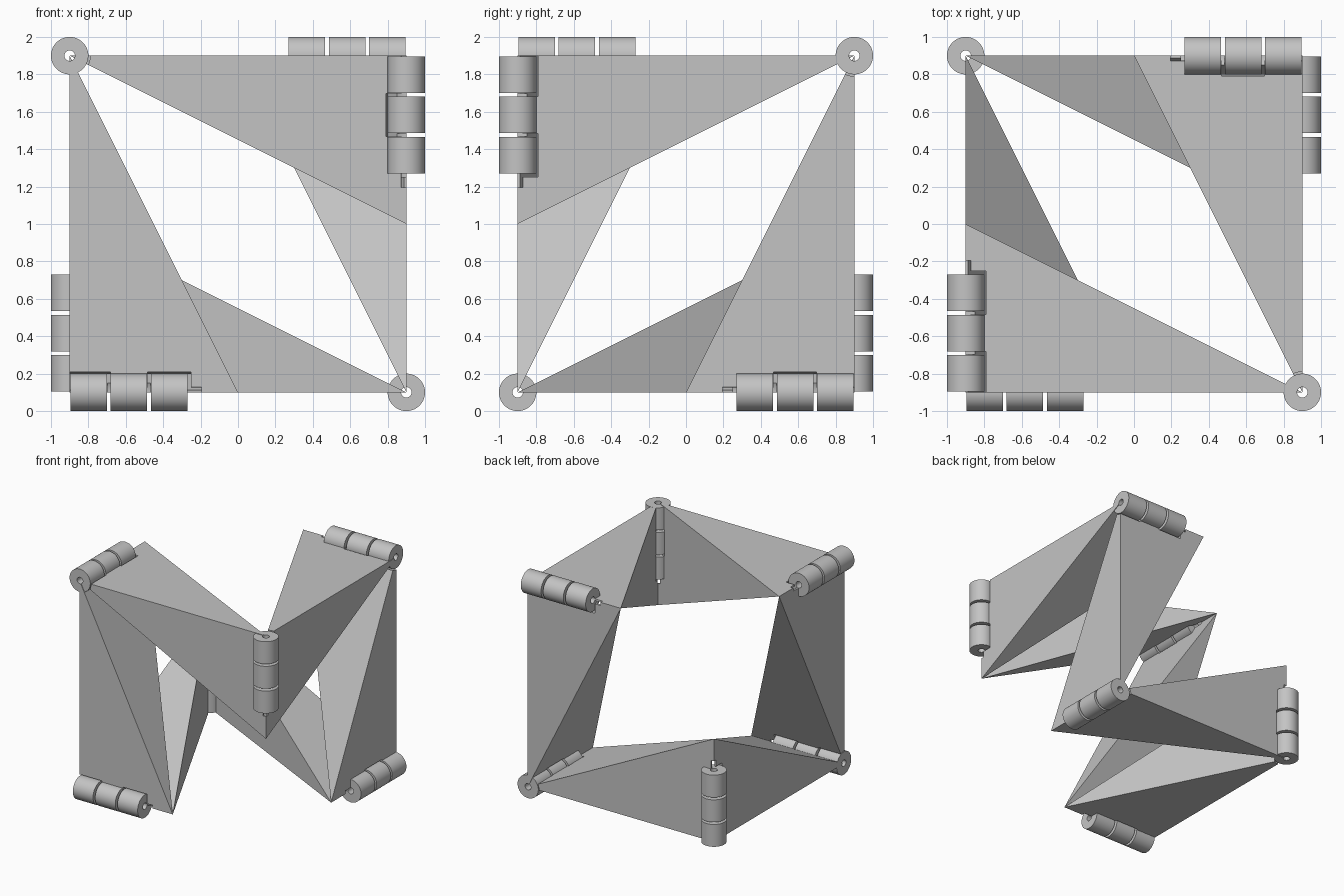
import bpy, bmesh, math
from mathutils import Matrix, Vector

cube = bpy.data.objects.get("Cube")
if cube:
    bpy.data.objects.remove(cube, do_unlink=True)

A = 0.9                          # half edge of the enclosing cube
KNUCKLES = (0.367, 0.583, 0.798)  # knuckle centres along a hinge
LENGTH, RADIUS = 0.195, 0.1
HINGE_A = Matrix.Translation((A, -A, 0))
HINGE_B = Matrix.Translation((-A, 0, A)) @ Matrix.Rotation(math.pi / 2, 4, 'X')

grey = bpy.data.materials.new("light_grey")
grey.use_nodes = True
colour = (0.55, 0.55, 0.55, 1)
grey.diffuse_color = colour
grey.node_tree.nodes["Principled BSDF"].inputs["Base Color"].default_value = colour


def add_object(name, bm):
    bmesh.ops.recalc_face_normals(bm, faces=bm.faces)
    mesh = bpy.data.meshes.new(name)
    bm.to_mesh(mesh)
    bm.free()
    obj = bpy.data.objects.new(name, mesh)
    bpy.context.collection.objects.link(obj)
    return obj


def cylinders(name, specs):
    """One helper object from (hinge, centre, length, radius) entries."""
    bm = bmesh.new()
    for hinge, centre, length, radius in specs:
        bmesh.ops.create_cone(bm, cap_ends=True, segments=64, radius1=radius,
                              radius2=radius, depth=length,
                              matrix=hinge @ Matrix.Translation((0, 0, centre)))
    obj = add_object(name, bm)
    obj.hide_render = True
    obj.hide_set(True)
    return obj


# Tetrahedron spanning two perpendicular half edges of the cube
bm = bmesh.new()
corners = [bm.verts.new(p) for p in ((A, -A, A), (A, -A, 0), (-A, -A, A), (-A, 0, A))]
for i in range(4):
    bm.faces.new([v for j, v in enumerate(corners) if j != i])
link = add_object("link_base", bm)

# Outer knuckles on the first hinge, the middle one on the second
low, mid, high = KNUCKLES
own = [(HINGE_A, low), (HINGE_A, high), (HINGE_B, mid)]
other = [(HINGE_A, mid), (HINGE_B, low), (HINGE_B, high)]
clearance = cylinders("clearance_cutter", [(h, c, LENGTH + 0.037, 0.11) for h, c in other])
knuckles = cylinders("knuckle_helper", [(h, c, LENGTH, RADIUS) for h, c in own])
bores = cylinders("bore_cutter", [(h, mid, 0.776, 0.028) for h in (HINGE_A, HINGE_B)])

for helper, operation in ((clearance, 'DIFFERENCE'), (knuckles, 'UNION'), (bores, 'DIFFERENCE')):
    mod = link.modifiers.new(helper.name, 'BOOLEAN')
    mod.object, mod.operation, mod.solver = helper, operation, 'EXACT'
bpy.context.view_layer.update()
depsgraph = bpy.context.evaluated_depsgraph_get()
base = bpy.data.meshes.new_from_object(link.evaluated_get(depsgraph))
for helper in (link, clearance, knuckles, bores):
    bpy.data.objects.remove(helper, do_unlink=True)

base.materials.clear()
base.materials.append(grey)
base.polygons.foreach_set("material_index", [0] * len(base.polygons))

# Six links around the ring, each a turned mirror image of the one before
step = Matrix(((0, 1, 0, 0), (0, 0, -1, 0), (1, 0, 0, 0), (0, 0, 0, 1)))
turn = Matrix.Identity(4)
bpy.ops.object.select_all(action='DESELECT')
for k in range(6):
    mesh = base.copy()
    mesh.transform(Matrix.Translation((0, 0, 1)) @ turn)
    if turn.determinant() < 0:
        mesh.flip_normals()
    obj = bpy.data.objects.new(f"ring_link_{k + 1}", mesh)
    bpy.context.collection.objects.link(obj)
    obj.select_set(True)
    bpy.context.view_layer.objects.active = obj
    turn = step @ turn
bpy.ops.object.shade_smooth_by_angle(angle=math.radians(30))
bpy.data.meshes.remove(base)
